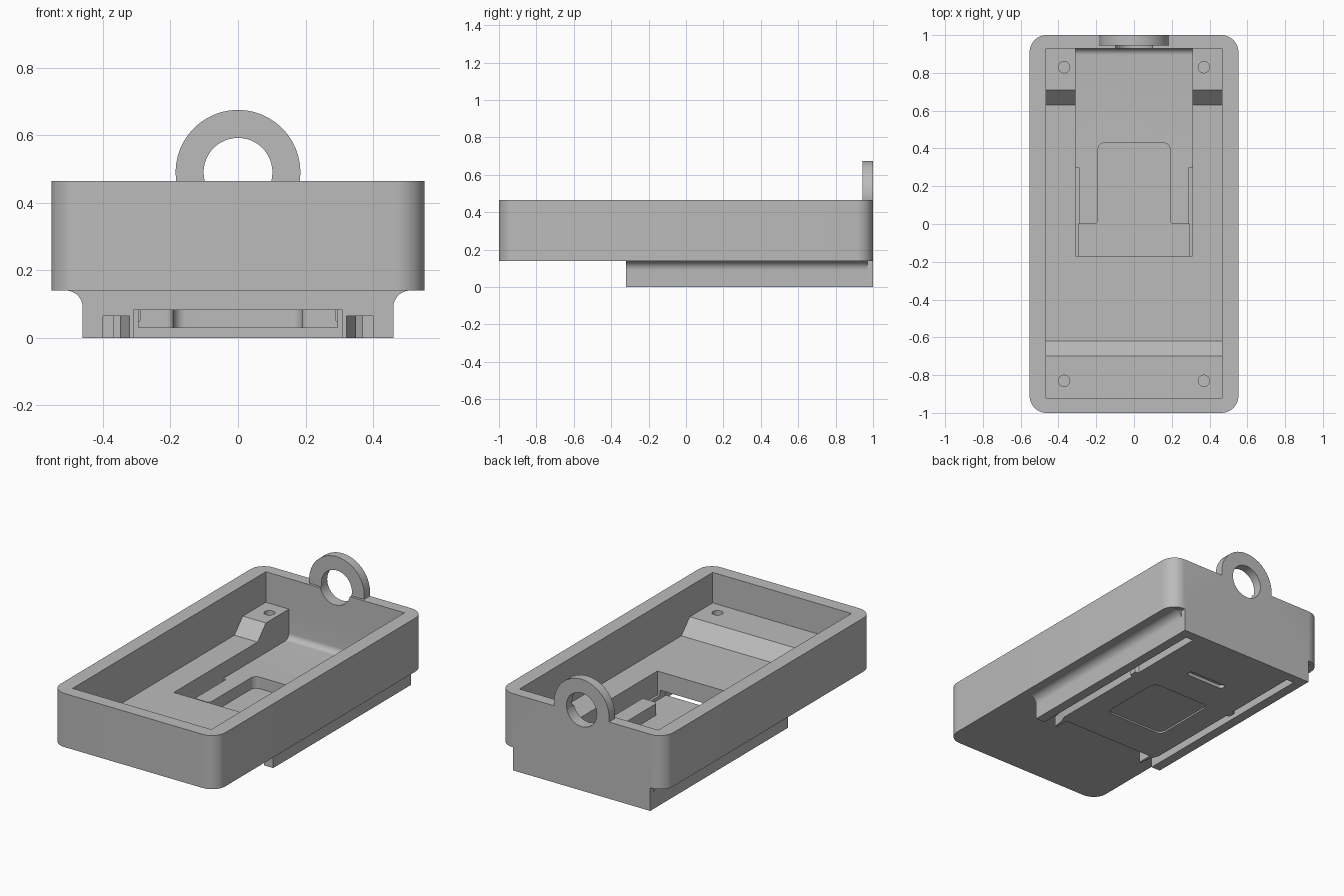
import bpy, bmesh
from math import cos, sin, pi, radians

if "Cube" in bpy.data.objects:
    bpy.data.objects.remove(bpy.data.objects["Cube"])

grey = bpy.data.materials.new("plain grey")
grey.use_nodes = True
grey.diffuse_color = (0.5, 0.5, 0.5, 1)
grey.node_tree.nodes["Principled BSDF"].inputs["Base Color"].default_value = (0.5, 0.5, 0.5, 1)


def prism(name, pts, axis, lo, hi):
    """Extrude a 2D outline along one axis."""
    place = {"x": lambda p, t: (t, p[0], p[1]),
             "y": lambda p, t: (p[0], t, p[1]),
             "z": lambda p, t: (p[0], p[1], t)}[axis]
    bm = bmesh.new()
    low = [bm.verts.new(place(p, lo)) for p in pts]
    high = [bm.verts.new(place(p, hi)) for p in pts]
    bm.faces.new(low)
    bm.faces.new(high)
    n = len(pts)
    for i in range(n):
        j = (i + 1) % n
        bm.faces.new((low[i], low[j], high[j], high[i]))
    bmesh.ops.recalc_face_normals(bm, faces=bm.faces)
    mesh = bpy.data.meshes.new(name)
    bm.to_mesh(mesh)
    bm.free()
    mesh.materials.append(grey)
    ob = bpy.data.objects.new(name, mesh)
    bpy.context.collection.objects.link(ob)
    return ob


def arc(cx, cy, r, start, end, n=8):
    angles = [radians(start + (end - start) * i / n) for i in range(n + 1)]
    return [(cx + r * cos(a), cy + r * sin(a)) for a in angles]


def circle(cx, cy, r, n=48):
    return arc(cx, cy, r, 0, 360, n)[:-1]


def rounded(x0, x1, y0, y1, r):
    return (arc(x1 - r, y1 - r, r, 0, 90) + arc(x0 + r, y1 - r, r, 90, 180)
            + arc(x0 + r, y0 + r, r, 180, 270) + arc(x1 - r, y0 + r, r, 270, 360))


def box(name, x0, x1, y0, y1, z0, z1):
    return prism(name, [(x0, y0), (x1, y0), (x1, y1), (x0, y1)], "z", z0, z1)


def combine(target, tool, operation="DIFFERENCE"):
    mod = target.modifiers.new("shape", "BOOLEAN")
    mod.operation = operation
    mod.solver = "EXACT"
    mod.object = tool
    bpy.context.view_layer.objects.active = target
    bpy.ops.object.modifier_apply(modifier=mod.name)
    bpy.data.objects.remove(tool)


# Tray with rounded corners
tray = prism("tray", rounded(-0.553, 0.553, -1, 1, 0.09), "z", 0.14, 0.465)

# Lower housing, flared where it meets the tray
flare = arc(0.51, 0.09, 0.05, 180, 90)
side = [(0.46, 0)] + flare + [(0.51, 0.16)]
combine(tray, prism("housing", side + [(-x, z) for x, z in reversed(side)],
                    "y", -0.32, 0.97), "UNION")
combine(tray, box("back_plate", -0.46, 0.46, 0.96, 1, 0, 0.16), "UNION")

# Hanging ring, flush with the back wall
combine(tray, prism("ring", circle(0, 0.49, 0.185), "y", 0.945, 1), "UNION")

# Main cavity with sloped ledges at both ends
combine(tray, prism("cavity", [(-0.92, 0.28), (-0.70, 0.28), (-0.62, 0.195), (0.63, 0.195),
                               (0.71, 0.28), (0.93, 0.28), (0.93, 0.6), (-0.92, 0.6)],
                    "x", -0.465, 0.465))
combine(tray, prism("ring_hole", circle(0, 0.49, 0.102), "y", 0.9, 1.1))

# Deep pocket in the floor, rounded along its back edge
pocket = [(-0.17, 0.10)] + arc(0.895, 0.135, 0.035, 270, 360) + [(0.93, 0.4), (-0.17, 0.4)]
combine(tray, prism("pocket", pocket, "x", -0.31, 0.31))

# T-shaped well in the pocket floor
half = arc(0.21, 0.02, 0.02, 270, 180) + arc(0.155, 0.395, 0.035, 0, 90)
half = [(0.295, -0.17), (0.295, 0)] + half
combine(tray, prism("well", half + [(-x, y) for x, y in reversed(half)], "z", 0.03, 0.2))

# Front slit and the open notch below it
combine(tray, box("front_slit", -0.295, 0.295, -0.4, -0.16, 0.03, 0.083))
combine(tray, box("front_notch", -0.31, 0.31, -0.4, -0.23, -0.1, 0.083))

for s in (-1, 1):
    # Side clip slots
    x0, x1 = sorted((s * 0.29, s * 0.311))
    combine(tray, box("clip_slot", x0, x1, -0.17, 0.30, 0.05, 0.2))
    # Rail channels under the housing, flared at the mouth and pinched midway
    rail = [(s * x, y) for x, y in ((0.33, -0.25), (0.312, -0.4), (0.40, -0.4), (0.40, 0.94),
                                    (0.35, 0.94), (0.35, 0.46), (0.37, 0.45), (0.37, 0.41),
                                    (0.35, 0.40), (0.35, -0.2))]
    combine(tray, prism("rail_channel", rail, "z", -0.1, 0.065))
    # Screw holes in the ledges
    for y in (-0.83, 0.83):
        combine(tray, prism("screw_hole", circle(s * 0.37, y, 0.03, 24), "z", 0.2, 0.4))

# Label recess and latch groove underneath
combine(tray, prism("label_recess", rounded(-0.2, 0.2, 0, 0.42, 0.04), "z", -0.1, 0.01))
combine(tray, prism("latch_groove", rounded(-0.13, 0.13, 0.62, 0.66, 0.019), "z", -0.1, 0.02))

tray.name = "tray_with_housing_and_ring"
bpy.ops.object.select_all(action="DESELECT")
tray.select_set(True)
bpy.context.view_layer.objects.active = tray
bpy.ops.object.shade_smooth_by_angle(angle=radians(30))
